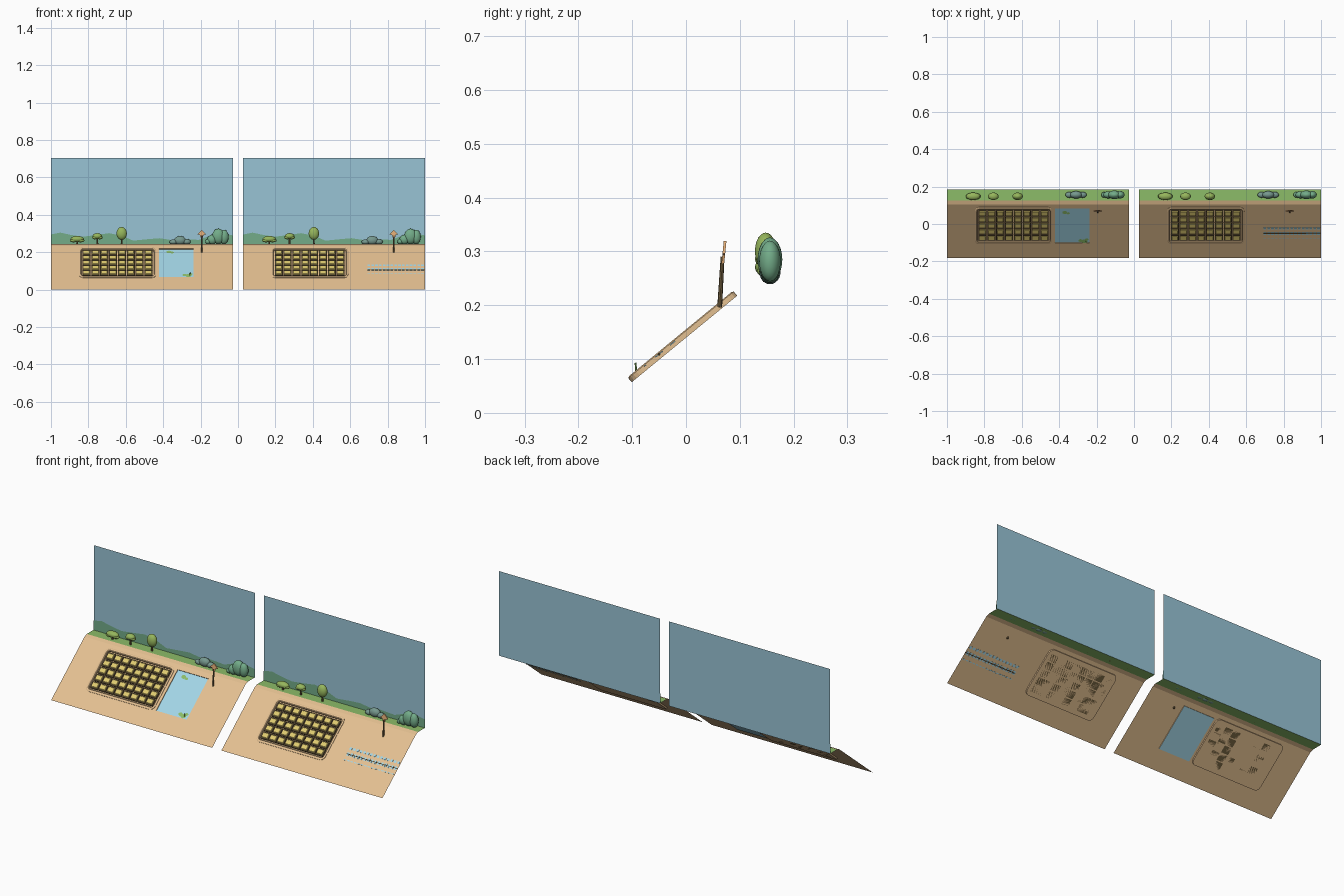
import bpy, bmesh, math
from mathutils import Vector, Matrix

if "Cube" in bpy.data.objects:
    bpy.data.objects.remove(bpy.data.objects["Cube"])

def srgb(r, g, b):
    f = lambda c: ((c / 255 + 0.055) / 1.055) ** 2.4 if c > 10 else c / 255 / 12.92
    return (f(r), f(g), f(b), 1)

COL = {"sand": (228, 192, 145), "sky": (152, 196, 213), "water": (162, 213, 230),
       "grass": (140, 188, 104), "hill_green": (115, 172, 137), "leaf_green": (150, 182, 92),
       "grey_green": (118, 152, 142), "panel_yellow": (222, 202, 112),
       "wood_brown": (112, 94, 62), "sign_orange": (226, 172, 118)}
MAT = {}
for n, c in COL.items():
    MAT[n] = bpy.data.materials.new(n)
    MAT[n].diffuse_color = srgb(*c)

def finish(name, bm, mats, smooth=False):
    me = bpy.data.meshes.new(name)
    bm.to_mesh(me)
    bm.free()
    for m in mats:
        me.materials.append(MAT[m])
    for p in me.polygons:
        p.use_smooth = smooth
    ob = bpy.data.objects.new(name, me)
    bpy.context.collection.objects.link(ob)
    return ob

# point on the slope, lifted by h along its normal
K = 0.82
N = Vector((0, -K, 1)).normalized()
def on_slope(x, y, h=0.0):
    return Vector((x, y, K * (y + 0.183))) + N * h

def quad(bm, pts, mi=0):
    f = bm.faces.new([bm.verts.new(p) for p in pts])
    f.material_index = mi
    return f

def slab(bm, x0, x1, y0, y1, h0, h1, mi=0, inset=0.0):
    """Box lying on the slope, its top shrunk by inset."""
    lo = [on_slope(x, y, h0) for x, y in ((x0, y0), (x1, y0), (x1, y1), (x0, y1))]
    i = inset
    hi = [on_slope(x, y, h1) for x, y in
          ((x0 + i, y0 + i), (x1 - i, y0 + i), (x1 - i, y1 - i), (x0 + i, y1 - i))]
    a, b = [bm.verts.new(p) for p in lo], [bm.verts.new(p) for p in hi]
    faces = [bm.faces.new(b), bm.faces.new(a[::-1])]
    faces += [bm.faces.new((a[k], a[(k + 1) % 4], b[(k + 1) % 4], b[k])) for k in range(4)]
    for f in faces:
        f.material_index = mi

def round_rect(x0, x1, y0, y1, r, n=5):
    out = []
    for cx, cy, a0 in ((x1 - r, y1 - r, 0), (x0 + r, y1 - r, 90), (x0 + r, y0 + r, 180), (x1 - r, y0 + r, 270)):
        for k in range(n + 1):
            a = math.radians(a0 + 90 * k / n)
            out.append((cx + r * math.cos(a), cy + r * math.sin(a)))
    return out

def blobs(name, ox, parts, mat):
    """Rounded foliage: x, y, z centre and x, y, z radii."""
    bm = bmesh.new()
    for x, y, z, rx, ry, rz in parts:
        bmesh.ops.create_icosphere(bm, subdivisions=3, radius=1, matrix=Matrix.Translation(
            (ox + x, y, z)) @ Matrix.Diagonal((rx, ry, rz, 1)))
    finish(name, bm, [mat], True)

def rod(name, p, q, r, mat):
    p, q = Vector(p), Vector(q)
    bm = bmesh.new()
    rot = (q - p).to_track_quat('Z', 'Y').to_matrix().to_4x4()
    bmesh.ops.create_cone(bm, cap_ends=True, segments=8, radius1=r, radius2=r * 0.8,
                          depth=(q - p).length, matrix=Matrix.Translation((p + q) / 2) @ rot)
    finish(name, bm, [mat])

W = 0.9725
TOP = 0.2435
TRAY = (0.15, 0.562, -0.106, 0.09)
POND = (0.577, 0.762, -0.102, 0.084)
HILLS = [(0, .295), (.05, .305), (.11, .292), (.17, .283), (.25, .293), (.31, .302), (.38, .288),
         (.44, .262), (.52, .27), (.58, .275), (.64, .266), (.7, .272), (.79, .266),
         (.85, .288), (.91, .302), (W, .29)]

def scene(ox, tag, pond):
    # sloped ground with openings for the tray and the pond
    t = (TRAY[0] + .01, TRAY[1] - .01, TRAY[2] + .01, TRAY[3] - .01)
    xs = sorted([0, W, t[0], t[1], POND[0], POND[1]])
    ys = sorted([-0.183, 0.105, t[2], t[3], POND[2], POND[3]])
    bm = bmesh.new()
    inside = lambda x, y, r: r[0] < x < r[1] and r[2] < y < r[3]
    for x0, x1 in zip(xs, xs[1:]):
        for y0, y1 in zip(ys, ys[1:]):
            cx, cy = (x0 + x1) / 2, (y0 + y1) / 2
            if inside(cx, cy, t) or (pond and inside(cx, cy, POND)):
                continue
            quad(bm, [on_slope(ox + x, y) for x, y in ((x0, y0), (x1, y0), (x1, y1), (x0, y1))])
        quad(bm, [on_slope(ox + x0, .105), on_slope(ox + x1, .105),
                  (ox + x1, .125, TOP), (ox + x0, .125, TOP)])
    bmesh.ops.remove_doubles(bm, verts=bm.verts, dist=1e-5)
    finish("ground_" + tag, bm, ["sand"])

    # grass strip, sky board and hill outline
    bm = bmesh.new()
    quad(bm, [(ox, .125, TOP), (ox + W, .125, TOP), (ox + W, .185, TOP), (ox, .185, TOP)])
    finish("grass_strip_" + tag, bm, ["grass"])
    bm = bmesh.new()
    quad(bm, [(ox, .185, TOP), (ox + W, .185, TOP), (ox + W, .185, .705), (ox, .185, .705)])
    finish("sky_board_" + tag, bm, ["sky"])
    bm = bmesh.new()
    for (xa, za), (xb, zb) in zip(HILLS, HILLS[1:]):
        quad(bm, [(ox + xa, .182, TOP), (ox + xb, .182, TOP), (ox + xb, .182, zb), (ox + xa, .182, za)])
    bmesh.ops.remove_doubles(bm, verts=bm.verts, dist=1e-5)
    finish("hills_" + tag, bm, ["hill_green"])

    # tray: rounded rim and floor
    bm = bmesh.new()
    loops = []
    for ins, h in ((0, -.008), (0, .002), (.003, .004), (.009, .004), (.012, .001), (.012, -.008)):
        pts = round_rect(TRAY[0] + ins, TRAY[1] - ins, TRAY[2] + ins, TRAY[3] - ins, .022 - ins)
        loops.append([bm.verts.new(on_slope(ox + x, y, h)) for x, y in pts])
    m = len(loops[0])
    for a, b in zip(loops, loops[1:]):
        for k in range(m):
            bm.faces.new((a[k], a[(k + 1) % m], b[(k + 1) % m], b[k]))
    bm.faces.new(loops[-1])
    bm.faces.new(loops[0][::-1])
    finish("tray_" + tag, bm, ["sand"])

    # eight by five beds: brown box with a yellow top
    bm = bmesh.new()
    x0, x1, y0, y1 = TRAY[0] + .017, TRAY[1] - .017, TRAY[2] + .016, TRAY[3] - .016
    dx, dy = (x1 - x0) / 8, (y1 - y0) / 5
    for i in range(8):
        for j in range(5):
            a, b = ox + x0 + i * dx, y0 + j * dy
            slab(bm, a + .002, a + dx - .002, b + .002, b + dy - .002, -.008, .001, 1)
            slab(bm, a + .006, a + dx - .006, b + .006, b + dy - .005, .001, .004, 0, .002)
    finish("beds_" + tag, bm, ["panel_yellow", "wood_brown"])

    if pond:
        # pond sheet, bank and leaves
        bm = bmesh.new()
        c = [(POND[0], POND[2]), (POND[1], POND[2]), (POND[1], POND[3]), (POND[0], POND[3])]
        quad(bm, [on_slope(ox + x, y, -.004) for x, y in c])
        finish("pond_water", bm, ["water"])
        bm = bmesh.new()
        for k in range(4):
            (xa, ya), (xb, yb) = c[k], c[(k + 1) % 4]
            quad(bm, [on_slope(ox + xa, ya, -.004), on_slope(ox + xb, yb, -.004),
                      on_slope(ox + xb, yb), on_slope(ox + xa, ya)])
        finish("pond_bank", bm, ["sand"])
        bm = bmesh.new()
        for cx, cy, r in ((.63, .062, .014), (.648, .058, .010), (.715, -.088, .013),
                          (.735, -.092, .017), (.748, -.082, .010)):
            quad(bm, [on_slope(ox + cx + r * math.cos(a * math.pi / 4),
                               cy + .6 * r * math.sin(a * math.pi / 4), .001) for a in range(8)])
        finish("pond_leaves", bm, ["grass"])
        rod("pond_reed", on_slope(ox + .742, -.092), (ox + .744, -.094, .093), .002, "grass")
    else:
        # broken stream of short water dashes
        bm = bmesh.new()
        for y, w in ((-.025, .005), (-.05, .007), (-.076, .002)):
            for k in range(15):
                a = ox + .665 + k * .0205
                slab(bm, a, a + .014, y - w, y + w, -.001, .001)
        finish("stream_dashes", bm, ["water"])
        rod("stream_edge", on_slope(ox + .665, -.05), on_slope(ox + W, -.05), .0025, "wood_brown")

    # small trees
    for n, x, r, top, bot in (("low", .14, .036, .287, .254), ("small", .248, .026, .302, .270),
                              ("tall", .378, .028, .335, .266)):
        ry = .02
        parts = [(x, .148, (top + bot) / 2, r, ry, (top - bot) / 2)]
        if n != "tall":
            parts += [(x - r * .5, .148, bot + .009, r * .6, ry * .8, .010),
                      (x + r * .5, .148, bot + .009, r * .6, ry * .8, .010)]
        blobs(f"{n}_tree_crown_{tag}", ox, parts, "leaf_green")
        rod(f"{n}_tree_trunk_{tag}", (ox + x, .148, TOP), (ox + x, .148, bot + .012), .005, "wood_brown")

    # bushes
    blobs("grey_bush_" + tag, ox, [(.69, .156, .263, .032, .020, .024), (.655, .156, .255, .022, .016, .014),
                                   (.725, .156, .256, .022, .016, .015)], "grey_green")
    blobs("green_bush_" + tag, ox, [(.862, .156, .268, .026, .019, .026), (.895, .156, .285, .034, .023, .041),
                                    (.925, .156, .282, .025, .02, .038), (.84, .156, .257, .015, .015, .014)],
          "hill_green")

    # signpost with pointed head
    x = ox + .806
    rod("sign_pole_" + tag, on_slope(x, .06, -.004), (x, .068, .29), .0045, "wood_brown")
    bm = bmesh.new()
    head = [(-.006, .278), (.006, .278), (.01, .293), (.023, .296), (0, .319), (-.023, .296), (-.01, .293)]
    f = quad(bm, [(x + u, .066 + (z - .278) * .1, z) for u, z in head])
    ext = bmesh.ops.extrude_face_region(bm, geom=[f])["geom"]
    bmesh.ops.translate(bm, vec=(0, .005, 0), verts=[v for v in ext if isinstance(v, bmesh.types.BMVert)])
    bmesh.ops.recalc_face_normals(bm, faces=bm.faces)
    finish("sign_head_" + tag, bm, ["sign_orange"])

scene(-1.0, "left", True)
scene(1.0 - W, "right", False)

for m in bpy.data.materials:
    if m.users and not m.is_grease_pencil:
        m.use_nodes = True
        m.node_tree.nodes["Principled BSDF"].inputs["Base Color"].default_value = m.diffuse_color
